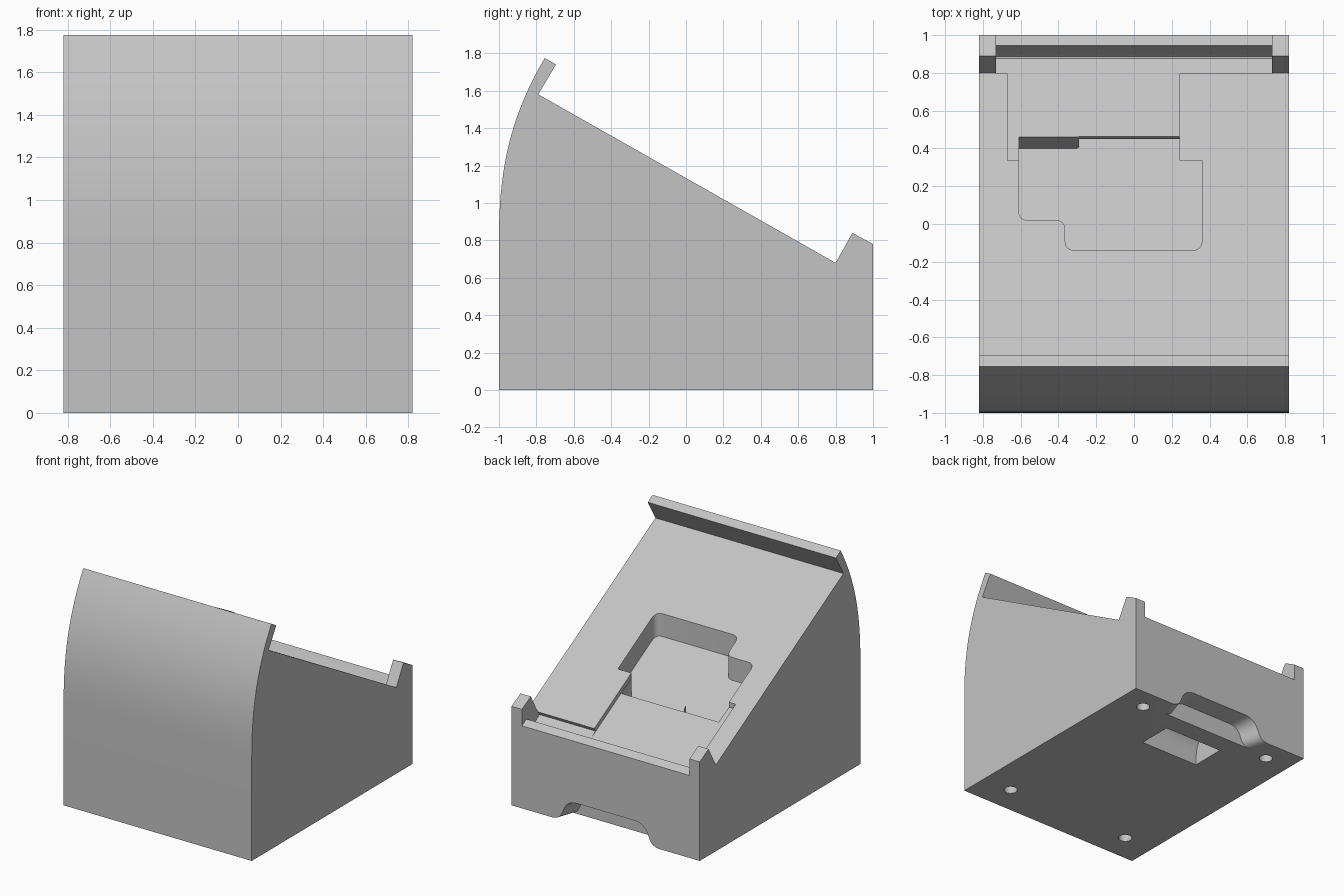
import bpy, bmesh, math
from mathutils import Vector, geometry

cube = bpy.data.objects.get("Cube")
if cube:
    bpy.data.objects.remove(cube, do_unlink=True)

HALF = 0.82


def surface(y):
    """Height of the sloped rest at depth y."""
    return 1.133 - 0.5665 * y


def loft(name, ring_a, ring_b):
    """Closed solid between two matching rings of points."""
    bm = bmesh.new()
    a = [bm.verts.new(p) for p in ring_a]
    b = [bm.verts.new(p) for p in ring_b]
    bm.faces.new(a)
    bm.faces.new(b[::-1])
    for i in range(len(a)):
        j = (i + 1) % len(a)
        bm.faces.new((a[i], b[i], b[j], a[j]))
    bmesh.ops.recalc_face_normals(bm, faces=bm.faces)
    mesh = bpy.data.meshes.new(name)
    bm.to_mesh(mesh)
    bm.free()
    obj = bpy.data.objects.new(name, mesh)
    bpy.context.scene.collection.objects.link(obj)
    return obj


def across(name, profile, x0, x1):
    """Side profile (y, z) extruded along x."""
    return loft(name, [(x0, y, z) for y, z in profile],
                [(x1, y, z) for y, z in profile])


def recess(name, outline, depth):
    """Plan outline cut down to a floor parallel to the slope."""
    return loft(name, [(x, y, surface(y) - depth) for x, y in outline],
                [(x, y, surface(y) + 0.2) for x, y in outline])


def rounded(points, steps=6):
    """Round the corners of a 2D outline given as (u, v, radius)."""
    out = []
    for i, (u, v, r) in enumerate(points):
        p = Vector((u, v))
        if r == 0:
            out.append(p)
            continue
        before = p + (Vector(points[i - 1][:2]) - p).normalized() * r
        after = p + (Vector(points[(i + 1) % len(points)][:2]) - p).normalized() * r
        for k in range(steps + 1):
            t = k / steps
            out.append(before * (1 - t) ** 2 + p * 2 * t * (1 - t) + after * t * t)
    return out


def solid_volume(mesh):
    """Volume of a closed mesh, or zero if it is open or empty."""
    bm = bmesh.new()
    bm.from_mesh(mesh)
    closed = all(e.is_manifold for e in bm.edges)
    volume = bm.calc_volume(signed=True) if closed and bm.faces else 0
    bm.free()
    return volume


def cut(target, cutter):
    """Subtract the cutter with the first solver that leaves a sound solid."""
    cutter.hide_render = True
    before = solid_volume(target.data)
    mod = target.modifiers.new("cut", "BOOLEAN")
    mod.operation = "DIFFERENCE"
    mod.object = cutter
    result = target.data
    for solver in ("EXACT", "MANIFOLD", "FLOAT"):
        mod.solver = solver
        bpy.context.view_layer.update()
        graph = bpy.context.evaluated_depsgraph_get()
        mesh = bpy.data.meshes.new_from_object(target.evaluated_get(graph))
        if 0.8 * before < solid_volume(mesh) < before:
            result = mesh
            break
    target.modifiers.clear()
    target.data = result
    bpy.data.objects.remove(cutter, do_unlink=True)


# Wedge body with bowed front, top lip and rear posts
bow = geometry.interpolate_bezier(
    Vector((-0.755, 1.775, 0)), Vector((-0.93, 1.48, 0)),
    Vector((-1, 1.2, 0)), Vector((-1, 0.82, 0)), 20)
side = [(-1, 0), (1, 0), (1, 0.78), (0.89, 0.84), (0.8, surface(0.8)),
        (-0.79, surface(-0.79)), (-0.695, 1.74)] + [(p.x, p.y) for p in bow]
body = across("stand_body", side, -HALF, HALF)

# Gutter and low lip between the rear posts
cut(body, across("gutter_cutter", [
    (0.798, 0.684), (0.782, 0.656), (0.875, 0.592), (0.888, 0.593),
    (0.9, 0.606), (0.912, 0.625), (0.945, 0.683), (1.1, 0.59),
    (1.1, 1), (0.78, 1)], -0.73, 0.73))

# Shallow channel running from the gutter to the pocket
cut(body, recess("channel_cutter", [
    (-0.67, 0.337), (0.242, 0.337), (0.242, 0.86), (-0.67, 0.86)], 0.04))

# Deep pocket with rounded corners
cut(body, recess("pocket_cutter", rounded([
    (-0.61, 0.02, 0.05), (-0.365, 0.02, 0.05), (-0.365, -0.14, 0.055),
    (0.36, -0.14, 0.055), (0.36, 0.335, 0), (0.24, 0.335, 0),
    (0.24, 0.45, 0), (-0.29, 0.45, 0), (-0.29, 0.4, 0.02),
    (-0.61, 0.4, 0)]), 0.18))

# Leaning lower walls of the pocket
for x0, x1, y, z in ((-0.608, -0.291, 0.401, 0.728), (-0.293, 0.238, 0.451, 0.811)):
    rise = 0.48 - y
    cut(body, across("wall_cutter", [
        (y - 0.01, z + 0.01), (y, z), (0.48, z + rise * math.sqrt(3)),
        (0.48, 0.95), (y - 0.01, 0.95)], x0, x1))

# Flared arch at the foot of the back
half_arch = [(0.5, -0.05, 0), (0.49, 0, 0), (0.4, 0.01, 0.06), (0.34, 0.17, 0.09)]
arch = rounded(half_arch + [(-u, v, r) for u, v, r in reversed(half_arch)])
cut(body, loft("arch_cutter", [(u * 0.88, 0.85, v * 0.88 - 0.003) for u, v in arch],
               [(u * 1.02, 1.03, v * 1.02 - 0.003) for u, v in arch]))

# Curved cable cavity in the underside
cavity = rounded([(0.69, -0.05, 0), (0.69, 0.25, 0.06), (0.42, 0.25, 0.18),
                  (0.41, -0.05, 0)])
cut(body, across("cavity_cutter", cavity, -0.26, 0.26))

# Round foot holes
for sx in (-1, 1):
    for x, y in ((0.6, 0.82), (0.56, -0.77)):
        ring = [(sx * x + 0.05 * math.cos(k * math.tau / 24),
                 y + 0.05 * math.sin(k * math.tau / 24)) for k in range(24)]
        cut(body, loft("hole_cutter", [(u, v, -0.05) for u, v in ring],
                       [(u, v, 0.1) for u, v in ring]))

# Plain grey finish
grey = bpy.data.materials.new("plain_grey")
grey.use_nodes = True
colour = (0.55, 0.55, 0.55, 1)
grey.diffuse_color = colour
grey.node_tree.nodes["Principled BSDF"].inputs["Base Color"].default_value = colour
body.data.materials.clear()
body.data.materials.append(grey)

bpy.ops.object.select_all(action="DESELECT")
body.select_set(True)
bpy.context.view_layer.objects.active = body
bpy.ops.object.shade_smooth_by_angle(angle=math.radians(25))
